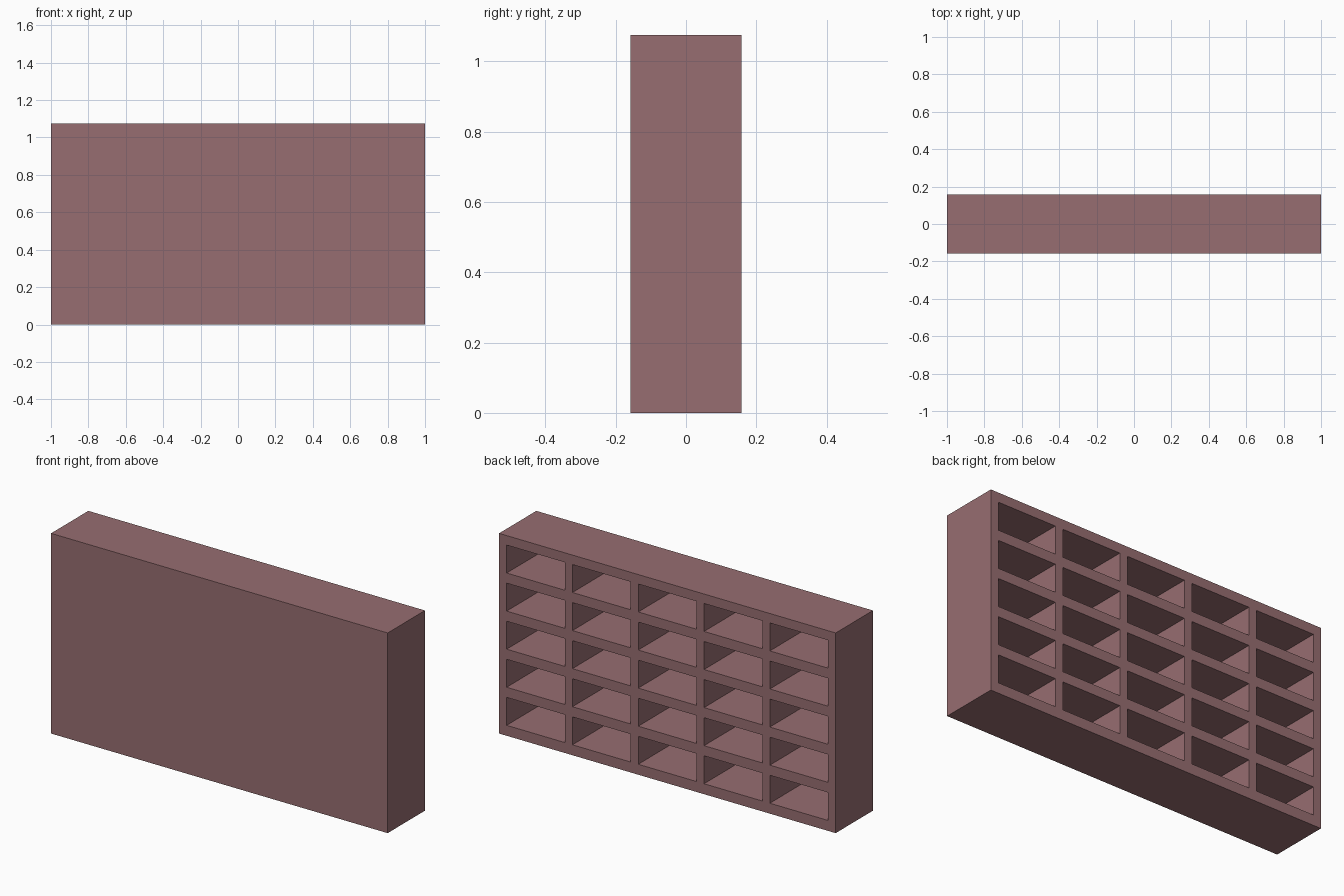
import bpy
import bmesh

if "Cube" in bpy.data.objects:
    bpy.data.objects.remove(bpy.data.objects["Cube"])

WIDTH, DEPTH, HEIGHT = 2.0, 0.316, 1.075
COLS = ROWS = 5
RECESS = 0.27          # pocket depth, leaves a thin front panel


def divisions(start, first, size, pitch, count, end):
    """Grid lines: outer edge, both sides of each opening, outer edge."""
    lines = [start]
    for i in range(count):
        lines += [first + i * pitch, first + i * pitch + size]
    return lines + [end]


wall = 0.045
cell_w = (WIDTH - wall * (COLS + 1)) / COLS
xs = divisions(-WIDTH / 2, -WIDTH / 2 + wall, cell_w, cell_w + wall, COLS, WIDTH / 2)
zs = divisions(0, 0.056, 0.15, 0.2045, ROWS, HEIGHT)

# Back face as a grid of frame strips and openings
bm = bmesh.new()
grid = [[bm.verts.new((x, DEPTH / 2, z)) for x in xs] for z in zs]
openings = []
for r in range(len(zs) - 1):
    for c in range(len(xs) - 1):
        face = bm.faces.new((grid[r][c], grid[r + 1][c],
                             grid[r + 1][c + 1], grid[r][c + 1]))
        if r % 2 and c % 2:
            openings.append(face)

# Outer sides and front panel
rim = [e for e in bm.edges if e.is_boundary]
ext = bmesh.ops.extrude_edge_only(bm, edges=rim)["geom"]
bmesh.ops.translate(bm, vec=(0, -DEPTH, 0),
                    verts=[g for g in ext if isinstance(g, bmesh.types.BMVert)])
bmesh.ops.holes_fill(bm, edges=[e for e in bm.edges if e.is_boundary], sides=0)

# Push every opening inwards to make the pockets
for face in bmesh.ops.extrude_discrete_faces(bm, faces=openings)["faces"]:
    bmesh.ops.translate(bm, vec=(0, -RECESS, 0), verts=face.verts[:])

# Merge coplanar strips and clean normals
bmesh.ops.recalc_face_normals(bm, faces=bm.faces[:])
mesh = bpy.data.meshes.new("pigeonhole_shelf")
bm.to_mesh(mesh)
bm.free()
shelf = bpy.data.objects.new("pigeonhole_shelf", mesh)
bpy.context.collection.objects.link(shelf)

# Dusty rose finish
mat = bpy.data.materials.new("dusty_rose")
mat.diffuse_color = (0.31, 0.155, 0.165, 1)
mat.use_nodes = True
mat.node_tree.nodes["Principled BSDF"].inputs["Base Color"].default_value = mat.diffuse_color
mesh.materials.append(mat)
